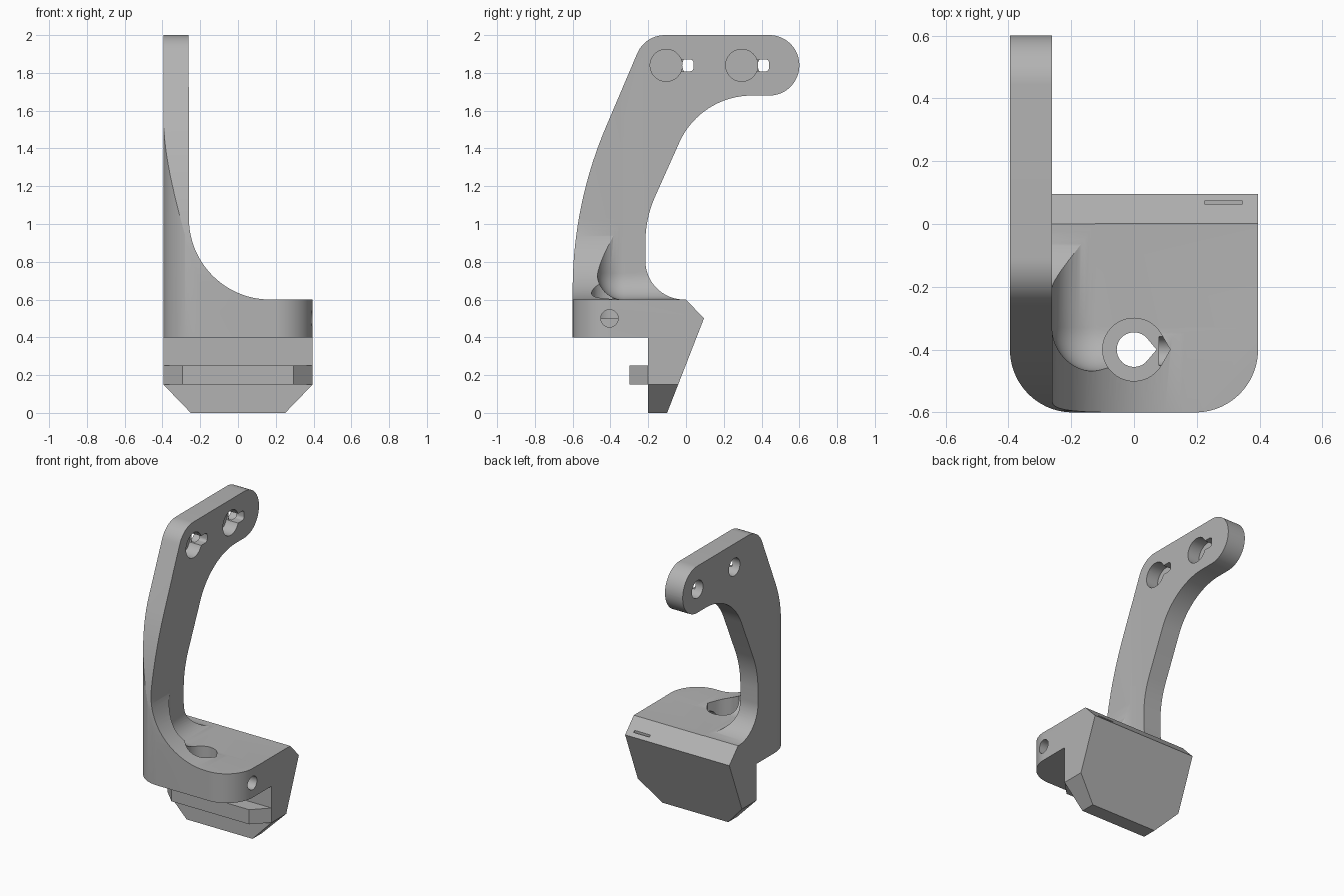
import bpy, bmesh, math
from mathutils import Vector

if "Cube" in bpy.data.objects:
    bpy.data.objects.remove(bpy.data.objects["Cube"])


def rounded(corners, seg=14):
    """Polygon from (a, b, radius) corners, each corner filleted by its radius."""
    out, n = [], len(corners)
    for i, (a, b, r) in enumerate(corners):
        p = Vector((a, b))
        if r == 0:
            out.append(p)
            continue
        u = (Vector(corners[i - 1][:2]) - p).normalized()
        v = (Vector(corners[(i + 1) % n][:2]) - p).normalized()
        half = u.angle(v) / 2
        c = p + (u + v).normalized() * (r / math.sin(half))
        start = p + u * (r / math.tan(half)) - c
        end = p + v * (r / math.tan(half)) - c
        sweep = math.atan2(start.x * end.y - start.y * end.x, start.dot(end))
        for k in range(seg + 1):
            t = sweep * k / seg
            out.append(c + Vector((start.x * math.cos(t) - start.y * math.sin(t),
                                   start.x * math.sin(t) + start.y * math.cos(t))))
    return out


def circle(a, b, r, n=40):
    return [(a + r * math.cos(2 * math.pi * i / n), b + r * math.sin(2 * math.pi * i / n))
            for i in range(n)]


def teardrop(a, b, r, deg, n=36):
    """Circle with a tangent point towards +a."""
    t0 = math.radians(deg)
    arc = [t0 + (2 * math.pi - 2 * t0) * i / n for i in range(n + 1)]
    return [(a + r * math.cos(t), b + r * math.sin(t)) for t in arc] + [(a + r / math.cos(t0), b)]


def finish(name, bm):
    bmesh.ops.recalc_face_normals(bm, faces=bm.faces)
    me = bpy.data.meshes.new(name)
    bm.to_mesh(me)
    bm.free()
    ob = bpy.data.objects.new(name, me)
    bpy.context.collection.objects.link(ob)
    return ob


def prism(name, pts, axis, lo, hi):
    """Extrude a 2D outline along an axis from lo to hi."""
    place = {'x': lambda p, t: (t, p[0], p[1]),
             'y': lambda p, t: (p[0], t, p[1]),
             'z': lambda p, t: (p[0], p[1], t)}[axis]
    bm = bmesh.new()
    low = [bm.verts.new(place(p, lo)) for p in pts]
    top = [bm.verts.new(place(p, hi)) for p in pts]
    bm.faces.new(low)
    bm.faces.new(top)
    for i in range(len(pts)):
        j = (i + 1) % len(pts)
        bm.faces.new((low[i], low[j], top[j], top[i]))
    return finish(name, bm)


def box(name, lo, hi, bevel=0):
    bm = bmesh.new()
    bmesh.ops.create_cube(bm, size=1)
    for v in bm.verts:
        v.co = [(l + h) / 2 + c * (h - l) for l, h, c in zip(lo, hi, v.co)]
    if bevel:
        bmesh.ops.bevel(bm, geom=bm.edges[:], offset=bevel, segments=12, profile=0.5,
                        affect='EDGES')
    return finish(name, bm)


def combine(target, tool, op='DIFFERENCE'):
    m = target.modifiers.new('bool', 'BOOLEAN')
    m.operation, m.object, m.solver = op, tool, 'EXACT'
    bpy.context.view_layer.objects.active = target
    bpy.ops.object.modifier_apply(modifier=m.name)
    bpy.data.objects.remove(tool, do_unlink=True)


# Body: side outline of arm, base and wedge, trimmed by the rounded plan
side = rounded([(-0.6, 0.4, 0), (-0.2, 0.4, 0), (-0.2, 0, 0), (-0.1, 0, 0), (0.095, 0.5, 0),
                (0, 0.6, 0), (-0.215, 0.6, 0.205), (-0.215, 1.03, 0.6), (0.076, 1.68, 0.42),
                (0.6, 1.68, 0.159), (0.6, 2.0, 0.159), (-0.217, 2.0, 0.16), (-0.6, 1.1, 2.2)], 18)
body = prism('hook_bracket', side, 'x', -0.6, 0.6)
plan = rounded([(-0.395, -0.6, 0.2), (0.395, -0.6, 0.2), (0.395, 1, 0), (-0.395, 1, 0)], 18)
combine(body, prism('plan', plan, 'z', -0.2, 2.2), 'INTERSECT')

# Locating ridge on the front of the wedge
ridge = [(-0.394, -0.195), (-0.394, -0.2), (-0.295, -0.3), (0.295, -0.3),
         (0.394, -0.2), (0.394, -0.195)]
combine(body, prism('ridge', ridge, 'z', 0.15, 0.25), 'UNION')

# Large sweep from arm to base, then the rounded pocket behind the web
sweep = rounded([(-0.26, 3, 0), (-0.26, 0.6, 0.43), (1, 0.6, 0), (1, 3, 0)], 28)
combine(body, prism('sweep_cut', sweep, 'y', -1, 1.2))
combine(body, box('pocket_cut', (-0.261, -0.47, 0.599), (1.2, 1.3, 2.6), 0.14))

# Chamfered lower corners of the wedge
for s in (-1, 1):
    pts = [(s * 0.2403, -0.01), (s * 0.4047, 0.16), (s * 0.6, 0.16), (s * 0.6, -0.01)]
    combine(body, prism('corner_cut', pts, 'y', -0.4, 0.4))

# Keyholes near the top of the arm
for y in (-0.105, 0.295):
    combine(body, prism('key_head', circle(y, 1.84, 0.085), 'x', -0.35, -0.2))
    slot = rounded([(y, 1.808, 0), (y + 0.145, 1.808, 0.02), (y + 0.145, 1.872, 0.02),
                    (y, 1.872, 0)], 6)
    combine(body, prism('key_slot', slot, 'x', -0.34, -0.2))
    combine(body, prism('key_back', circle(y + 0.145, 1.84, 0.06), 'x', -0.5, -0.32))

# Teardrop bolt hole, side hole and thin slot
combine(body, prism('counterbore', teardrop(0, -0.4, 0.1, 30), 'z', 0.5, 1.2))
combine(body, prism('bolt_hole', teardrop(0, -0.4, 0.055, 40), 'z', 0.3, 0.7))
combine(body, prism('side_hole', circle(-0.405, 0.5, 0.046), 'x', 0.08, 0.6))
combine(body, box('slot_cut', (0.225, 0.064, 0.5), (0.345, 0.074, 0.7)))

# Plain grey finish
grey = bpy.data.materials.new('grey')
grey.diffuse_color = (0.45, 0.45, 0.45, 1)
grey.use_nodes = True
grey.node_tree.nodes["Principled BSDF"].inputs["Base Color"].default_value = grey.diffuse_color
body.data.materials.clear()
body.data.materials.append(grey)
for p in body.data.polygons:
    p.material_index = 0
bpy.ops.object.select_all(action='DESELECT')
body.select_set(True)
bpy.context.view_layer.objects.active = body
bpy.ops.object.shade_smooth_by_angle(angle=math.radians(25))
